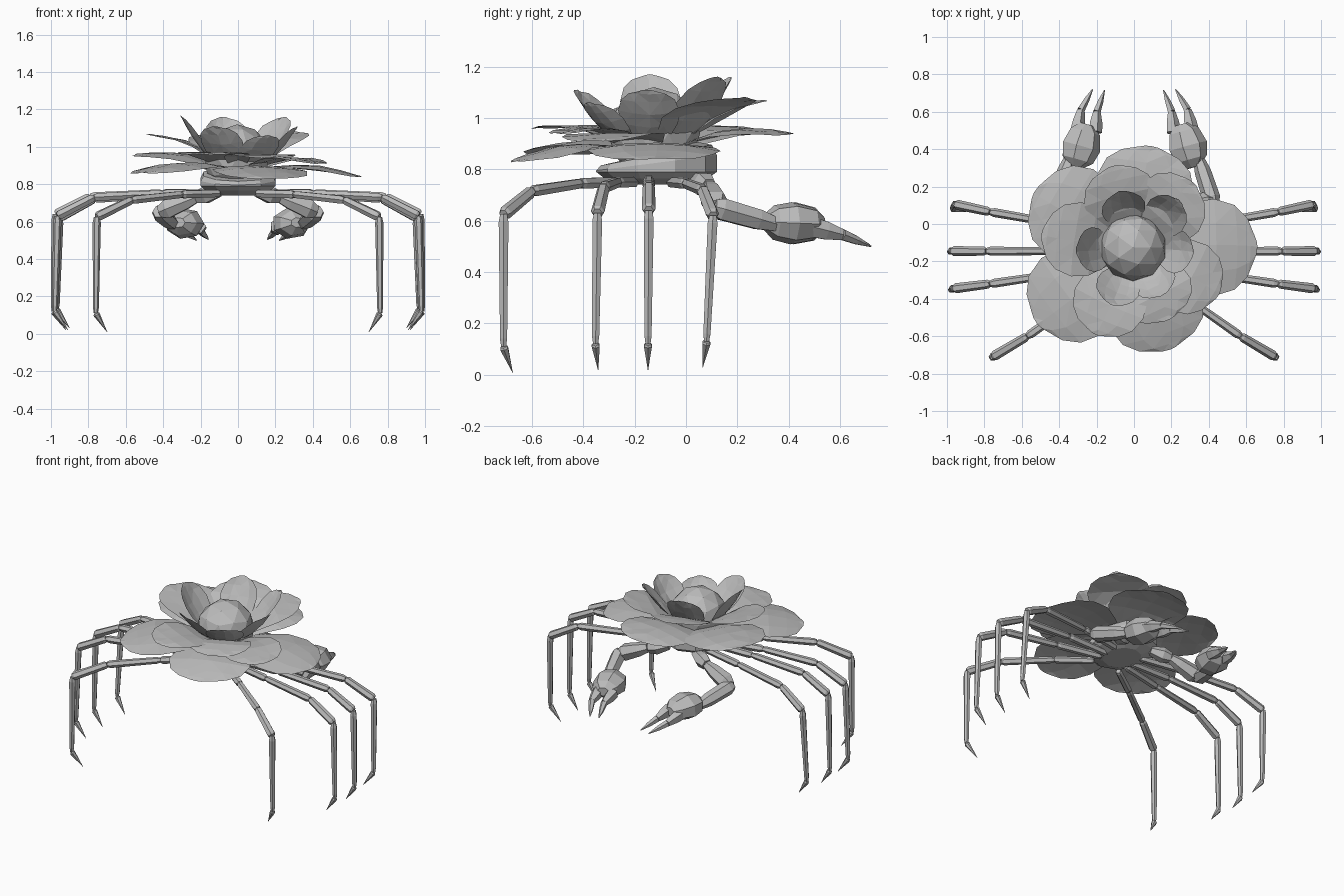
import bpy, bmesh, math, random
from mathutils import Vector

random.seed(4)
if "Cube" in bpy.data.objects:
    bpy.data.objects.remove(bpy.data.objects["Cube"])

grey = bpy.data.materials.new("plain grey")
grey.use_nodes = True
COLOUR = (0.5, 0.5, 0.5, 1)
grey.diffuse_color = COLOUR
grey.node_tree.nodes["Principled BSDF"].inputs["Base Color"].default_value = COLOUR


def finish(name, bm, solid=True):
    if solid:
        bmesh.ops.recalc_face_normals(bm, faces=bm.faces)
    mesh = bpy.data.meshes.new(name)
    bm.to_mesh(mesh)
    bm.free()
    mesh.materials.append(grey)
    ob = bpy.data.objects.new(name, mesh)
    bpy.context.collection.objects.link(ob)
    return ob


def skin(bm, rings):
    """Bridge equal-length vertex rings and cap both ends."""
    n = len(rings[0])
    for a, b in zip(rings, rings[1:]):
        for i in range(n):
            j = (i + 1) % n
            bm.faces.new((a[i], a[j], b[j], b[i]))
    bm.faces.new(rings[0])
    bm.faces.new(rings[-1])


def limb(bm, start, end, profile, sides=6, flat=1.0):
    """Faceted segment; profile holds (fraction along, radius) pairs."""
    start, end = Vector(start), Vector(end)
    axis = (end - start).normalized()
    ref = Vector((0, 0, 1)) if abs(axis.z) < 0.8 else Vector((0, 1, 0))
    u = axis.cross(ref).normalized()
    w = u.cross(axis)
    rings = []
    for t, r in profile:
        c = start.lerp(end, t)
        rings.append([bm.verts.new(c + u * r * math.cos(a) + w * r * flat * math.sin(a))
                      for a in (math.tau * i / sides for i in range(sides))])
    skin(bm, rings)


def flip(p, side):
    return (p[0] * side, p[1], p[2])


# Body: faceted oval shell, higher at the back
bm = bmesh.new()
rings = []
for z, s, rise in ((0.74, 0.55, 0), (0.765, 0.86, 0), (0.79, 1, 0), (0.825, 1, 0.03),
                   (0.855, 0.92, 0.04), (0.875, 0.5, 0.04)):
    ring = []
    for i in range(10):
        a = math.tau * (i + 0.5) / 10
        ring.append(bm.verts.new((0.21 * s * math.cos(a), -0.115 + 0.235 * s * math.sin(a),
                                  z + rise * math.sin(a))))
    rings.append(ring)
skin(bm, rings)
finish("body", bm)

# Walking legs: hip, bend, knee, ankle, tip
LEGS = {
    "front_leg": ((0.1, -0.27, 0.75), (0.3, -0.41, 0.745), (0.57, -0.6, 0.715),
                  (0.755, -0.71, 0.625), (0.76, -0.71, 0.11), (0.7, -0.675, 0.01)),
    "second_leg": ((0.1, -0.2, 0.75), (0.4, -0.265, 0.75), (0.77, -0.32, 0.73),
                   (0.965, -0.345, 0.63), (0.98, -0.352, 0.12), (0.91, -0.342, 0.02)),
    "third_leg": ((0.1, -0.145, 0.75), (0.4, -0.145, 0.755), (0.79, -0.145, 0.735),
                  (0.975, -0.145, 0.64), (0.985, -0.148, 0.12), (0.92, -0.148, 0.02)),
    "back_leg": ((0.1, -0.06, 0.75), (0.4, 0, 0.745), (0.77, 0.065, 0.72),
                 (0.955, 0.105, 0.62), (0.97, 0.08, 0.13), (0.9, 0.065, 0.03)),
}
RADII = ((0.022, 0.024), (0.021, 0.024), (0.024, 0.027), (0.022, 0.016), (0.018, 0.002))
for side, label in ((1, "left_"), (-1, "right_")):
    for name, path in LEGS.items():
        bm = bmesh.new()
        pts = [flip(p, side) for p in path]
        for (p, q), (r0, r1) in zip(zip(pts, pts[1:]), RADII):
            limb(bm, p, q, ((0, r0 * 0.7), (0.06, r0), (0.94, r1), (1, r1 * 0.7)))
        finish(label + name, bm)

    # Claw arm: upper arm, elbow, forearm and wrist
    bm = bmesh.new()
    hip, mid, elbow, wrist = [flip(p, side) for p in (
        (0.1, 0.04, 0.76), (0.22, 0.09, 0.73), (0.42, 0.12, 0.65), (0.345, 0.35, 0.585))]
    limb(bm, hip, mid, ((0, 0.03), (0.6, 0.05), (1, 0.035)))
    limb(bm, mid, elbow, ((0, 0.03), (0.3, 0.045), (0.8, 0.056), (1, 0.035)))
    limb(bm, elbow, wrist, ((-0.05, 0.035), (0.08, 0.048), (0.7, 0.044), (1, 0.03)))
    finish(label + "claw_arm", bm)

    # Claw palm with two pointed fingers
    bm = bmesh.new()
    limb(bm, flip((0.32, 0.29, 0.595), side), flip((0.25, 0.54, 0.585), side),
         ((0.05, 0.035), (0.22, 0.088), (0.5, 0.108), (0.82, 0.085), (0.97, 0.04)), 7, 0.78)
    for base, bend, tip in (((0.21, 0.49, 0.575), (0.2, 0.6, 0.55), (0.158, 0.715, 0.505)),
                            ((0.31, 0.49, 0.575), (0.285, 0.61, 0.545), (0.222, 0.72, 0.5))):
        limb(bm, flip(base, side), flip(bend, side), ((0, 0.04), (0.5, 0.036), (1, 0.022)), 5)
        limb(bm, flip(bend, side), flip(tip, side), ((0, 0.022), (0.5, 0.016), (1, 0.003)), 5)
    finish(label + "claw", bm)

# Flower centre
bm = bmesh.new()
bmesh.ops.create_icosphere(bm, subdivisions=2, radius=0.18)
bmesh.ops.translate(bm, verts=bm.verts, vec=(-0.005, -0.125, 0.94))
finish("flower_centre", bm)

OUTLINE = ((0, 0.3), (0.2, 0.62), (0.42, 0.92), (0.63, 1), (0.82, 0.87), (0.94, 0.6), (1, 0.27))


def petal(name, angle, r0, r1, width, z0, z1, bulge, cup):
    """Thin sheet reaching outward; bulge and cup push along its own normal."""
    a = math.radians(angle)
    out, across = Vector((math.cos(a), math.sin(a), 0)), Vector((-math.sin(a), math.cos(a), 0))
    base = Vector((0, -0.125, z0)) + out * r0
    along = out * (r1 - r0) + Vector((0, 0, z1 - z0))
    normal = along.cross(across).normalized()
    bm = bmesh.new()
    rows = []
    for t, w in OUTLINE:
        row = []
        for v in (-1, -0.5, 0.05, 0.5, 1):
            lift = bulge * math.sin(math.pi * t) + cup * (w * v) ** 2 + random.uniform(-0.003, 0.003)
            co = base + along * (t - 0.03 * v * v * t) + across * (v * w * width / 2) + normal * lift
            row.append(bm.verts.new(co))
        rows.append(row)
    for p, q in zip(rows, rows[1:]):
        for i in range(len(p) - 1):
            bm.faces.new((p[i], q[i], q[i + 1], p[i + 1]))
    bmesh.ops.triangulate(bm, faces=bm.faces)
    finish(name, bm, False)


# Petal layers: angle, reach, tip height
OUTER = ((0, 0.66, 0.84), (289, 0.58, 0.83), (218, 0.66, 0.86), (151, 0.61, 0.96), (80, 0.55, 0.94))
MIDDLE = ((246, 0.51, 0.96), (331, 0.52, 0.91), (172, 0.5, 1.07), (105, 0.45, 1.07),
          (48, 0.47, 1.08), (296, 0.43, 0.94))
INNER = ((105, 0.31, 1.16), (45, 0.35, 1.16), (183, 0.31, 1.17), (248, 0.33, 1.11),
         (355, 0.32, 1.11), (302, 0.3, 1.06))
for i, (angle, reach, z) in enumerate(OUTER):
    petal(f"outer_petal_{i + 1}", angle, 0.06, reach, 0.52, 0.87, z, 0.05, -0.025)
for i, (angle, reach, z) in enumerate(MIDDLE):
    petal(f"middle_petal_{i + 1}", angle, 0.06, reach, 0.4, 0.88, z, 0.045, 0.0)
for i, (angle, reach, z) in enumerate(INNER):
    petal(f"inner_petal_{i + 1}", angle, 0.1, reach, 0.24, 0.88, z, -0.02, 0.03)
